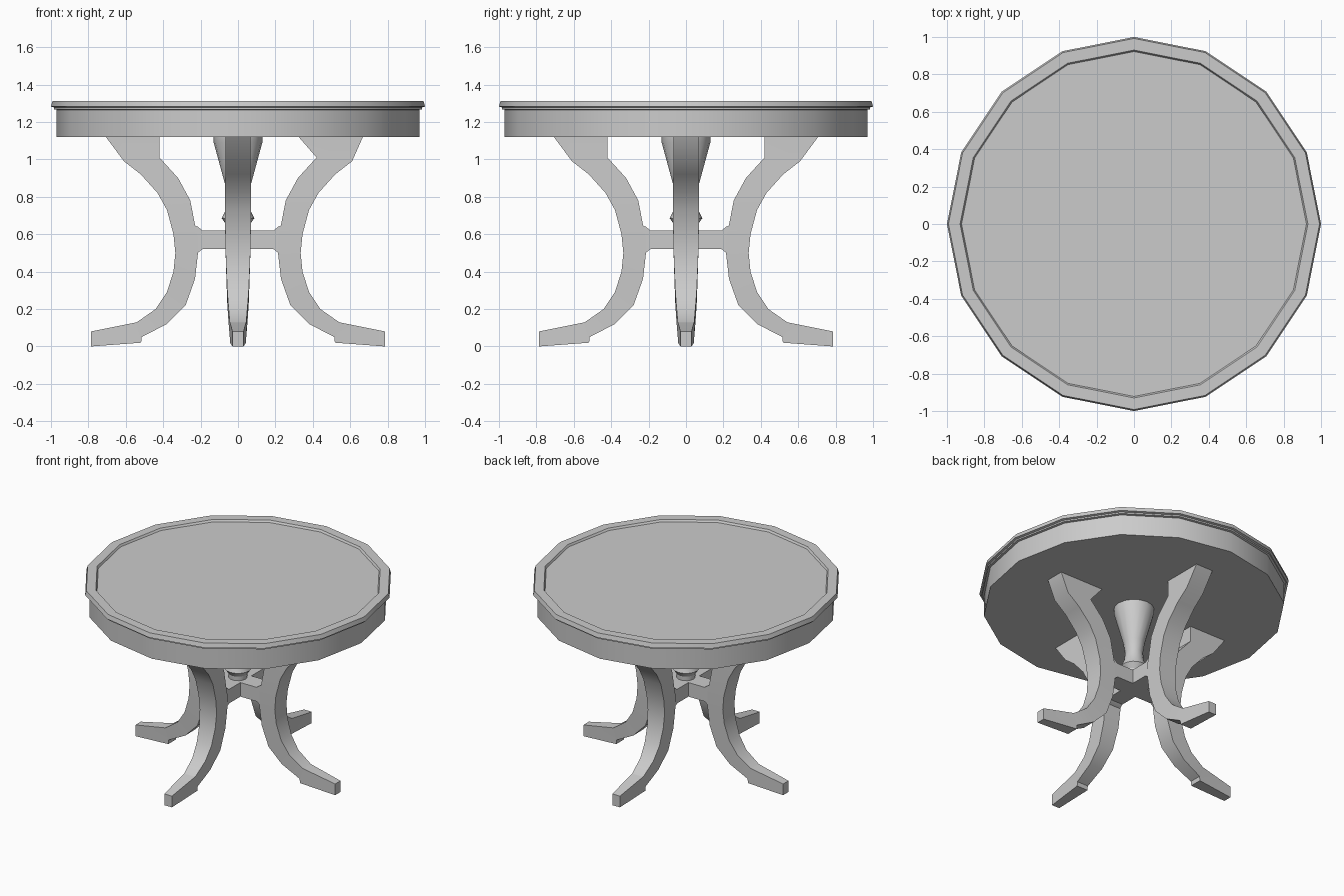
import bpy
import bmesh
from math import cos, sin, pi, radians

cube = bpy.data.objects.get("Cube")
if cube:
    bpy.data.objects.remove(cube, do_unlink=True)

# Single plain grey finish
grey = bpy.data.materials.new("plain_grey")
grey.use_nodes = True
grey.diffuse_color = (0.6, 0.6, 0.6, 1)
grey.node_tree.nodes["Principled BSDF"].inputs["Base Color"].default_value = (0.6, 0.6, 0.6, 1)


def finish(name, bm, angle=30):
    bmesh.ops.recalc_face_normals(bm, faces=bm.faces)
    mesh = bpy.data.meshes.new(name)
    bm.to_mesh(mesh)
    bm.free()
    mesh.materials.append(grey)
    obj = bpy.data.objects.new(name, mesh)
    bpy.context.collection.objects.link(obj)
    bpy.ops.object.select_all(action="DESELECT")
    obj.select_set(True)
    bpy.context.view_layer.objects.active = obj
    bpy.ops.object.shade_smooth_by_angle(angle=radians(angle))
    return obj


def loft(bm, rings):
    """Skin a list of point rings and cap both ends."""
    rings = [[bm.verts.new(p) for p in ring] for ring in rings]
    n = len(rings[0])
    for a, b in zip(rings, rings[1:]):
        for i in range(n):
            j = (i + 1) % n
            bm.faces.new((a[i], a[j], b[j], b[i]))
    bm.faces.new(rings[0])
    bm.faces.new(rings[-1])


def turned(name, profile, sides):
    bm = bmesh.new()
    loft(bm, [[(r * cos(2 * pi * i / sides), r * sin(2 * pi * i / sides), z)
               for i in range(sides)] for r, z in profile])
    return finish(name, bm)


# Table top: apron, bead, overhanging rim and recessed panel
turned("table_top", [(0.97, 1.12), (0.97, 1.265), (0.985, 1.268), (0.985, 1.278),
                     (1.0, 1.282), (0.992, 1.312), (0.93, 1.312), (0.922, 1.298)], 16)

# Turned centre post
turned("centre_post", [(0.06, 0.61), (0.062, 0.65), (0.087, 0.685), (0.066, 0.73),
                       (0.058, 0.79), (0.07, 0.87), (0.13, 1.09), (0.13, 1.125)], 16)

# Leg sections: outer reach and height, inner reach and height, half width
LEG = [
    (0.61, 0.99, 0.42, 1.01, 0.067),
    (0.52, 0.92, 0.32, 0.9, 0.068),
    (0.43, 0.82, 0.255, 0.78, 0.069),
    (0.38, 0.73, 0.23, 0.65, 0.069),
    (0.345, 0.6, 0.215, 0.59, 0.068),
    (0.335, 0.5, 0.215, 0.49, 0.066),
    (0.345, 0.4, 0.23, 0.36, 0.062),
    (0.38, 0.29, 0.28, 0.22, 0.057),
    (0.44, 0.2, 0.38, 0.12, 0.05),
    (0.54, 0.13, 0.515, 0.05, 0.044),
    (0.547, 0.128, 0.518, 0.02, 0.043),
    (0.785, 0.08, 0.785, 0.0, 0.03),
]


def leg(name, turn, top):
    bm = bmesh.new()
    loft(bm, [[(ox, -w, oz), (ox, w, oz), (ix, w, iz), (ix, -w, iz)]
              for ox, oz, ix, iz, w in [top] + LEG])
    finish(name, bm).rotation_euler.z = turn * pi / 2


even_top = (0.71, 1.125, 0.42, 1.125, 0.067)
leg("left_leg", 0, (0.67, 1.125, 0.32, 1.125, 0.067))
leg("back_leg", 1, even_top)
leg("right_leg", 2, even_top)
leg("front_leg", 3, even_top)

# Crossed stretchers with flared ends that meet the legs
for i, name in enumerate(("side_stretcher", "depth_stretcher")):
    bm = bmesh.new()
    loft(bm, [[(x, -0.062, lo), (x, 0.062, lo), (x, 0.062, hi), (x, -0.062, hi)]
              for x, lo, hi in [(-0.25, 0.49, 0.655), (-0.215, 0.5, 0.64), (-0.19, 0.52, 0.62),
                                (0.19, 0.52, 0.62), (0.215, 0.5, 0.64), (0.25, 0.49, 0.655)]])
    finish(name, bm).rotation_euler.z = i * pi / 2
